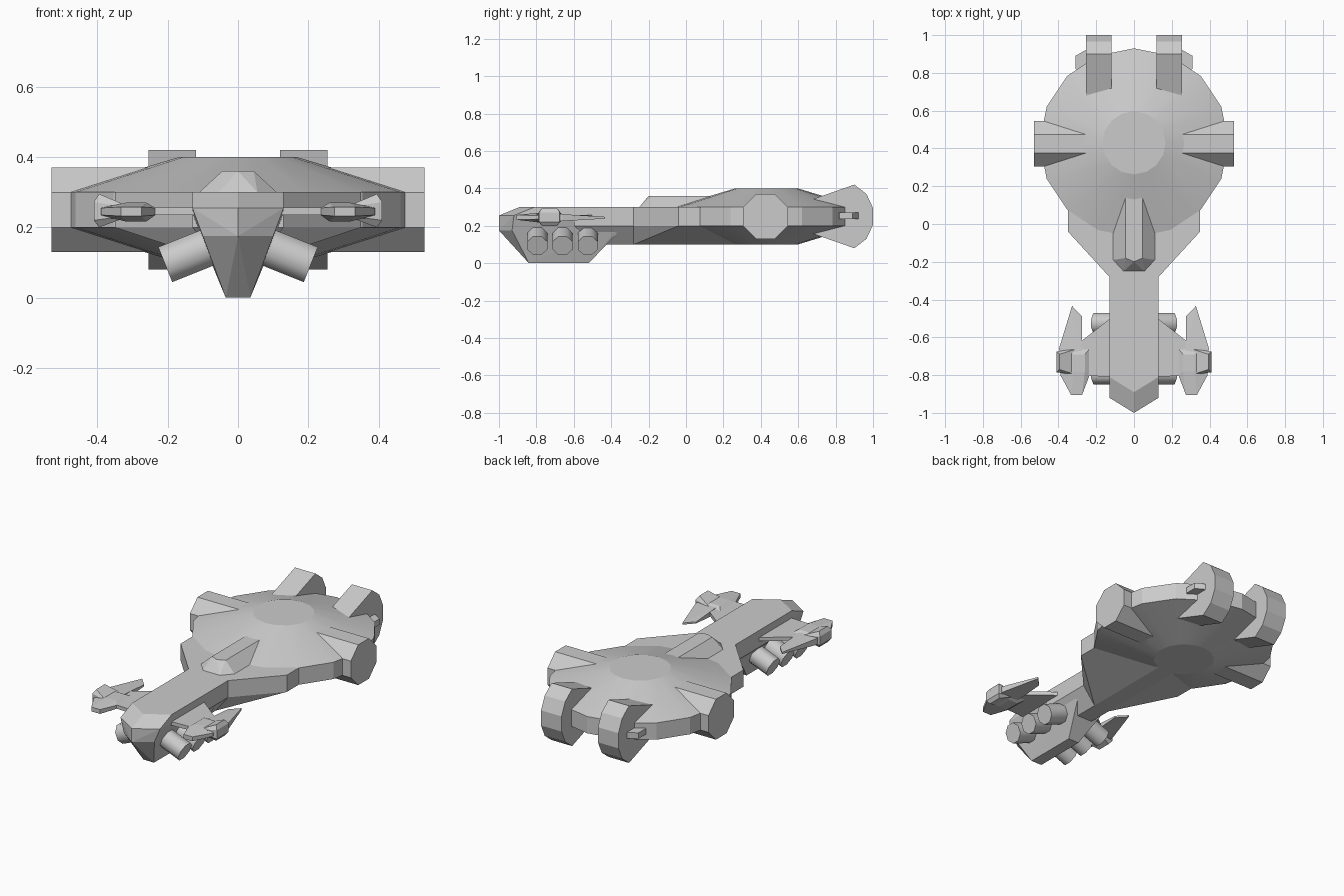
import bpy
import bmesh
from math import radians, atan2
from mathutils import Vector, Matrix

default_cube = bpy.data.objects.get("Cube")
if default_cube:
    bpy.data.objects.remove(default_cube, do_unlink=True)

# One plain hull colour
hull_grey = bpy.data.materials.new("hull_grey")
hull_grey.use_nodes = True
grey = (0.6, 0.6, 0.6, 1)
hull_grey.diffuse_color = grey
for node in hull_grey.node_tree.nodes:
    if node.type == 'BSDF_PRINCIPLED':
        node.inputs["Base Color"].default_value = grey


def finish(name, bm, smooth_angle=None):
    """Turn a bmesh into a named object, optionally smooth by angle."""
    bmesh.ops.recalc_face_normals(bm, faces=bm.faces[:])
    mesh = bpy.data.meshes.new(name)
    bm.to_mesh(mesh)
    bm.free()
    mesh.materials.append(hull_grey)
    obj = bpy.data.objects.new(name, mesh)
    bpy.context.collection.objects.link(obj)
    if smooth_angle:
        bpy.ops.object.select_all(action='DESELECT')
        obj.select_set(True)
        bpy.context.view_layer.objects.active = obj
        bpy.ops.object.shade_smooth_by_angle(angle=radians(smooth_angle))
    return obj


def solid(name, points):
    """Faceted convex solid around the given points."""
    bm = bmesh.new()
    for point in points:
        bm.verts.new(point)
    result = bmesh.ops.convex_hull(bm, input=bm.verts[:])
    loose = {v for v in result["geom_interior"] + result["geom_unused"]
             if isinstance(v, bmesh.types.BMVert)}
    bmesh.ops.delete(bm, geom=list(loose), context='VERTS')
    bmesh.ops.dissolve_limit(bm, angle_limit=radians(1),
                             verts=bm.verts[:], edges=bm.edges[:])
    return finish(name, bm)


def both(points):
    """Add the mirror image of points across x = 0."""
    return points + [(-x, y, z) for x, y, z in points]


def plan(outline, low, high):
    """Lift a top-view outline between two heights."""
    return [(x, y, z) for x, y in outline for z in (low, high)]


def pair(name, points):
    """Build a solid on the left and its mirror on the right."""
    solid("left_" + name, points)
    solid("right_" + name, [(-x, y, z) for x, y, z in points])


def cylinder(name, start, end, radius, sides, turn, smooth_angle=None):
    """Cylinder between two points."""
    start, end = Vector(start), Vector(end)
    axis = end - start
    bm = bmesh.new()
    bmesh.ops.create_cone(bm, cap_ends=True, segments=sides, radius1=radius,
                          radius2=radius, depth=axis.length)
    tilt = Matrix.Rotation(atan2(axis.x, axis.z), 4, 'Y')
    spin = Matrix.Rotation(radians(turn), 4, 'Z')
    place = Matrix.Translation((start + end) / 2)
    bm.transform(place @ tilt @ spin)
    return finish(name, bm, smooth_angle)


# Main disc: stacked rings with a flat cap at top and bottom
DISC_Y = 0.43
bm = bmesh.new()
rings = []
for ring_radius, z in ((0.167, 0.1), (0.5, 0.2), (0.5, 0.3), (0.167, 0.4)):
    ring = bmesh.ops.create_circle(bm, segments=16, radius=ring_radius)["verts"]
    bmesh.ops.translate(bm, verts=ring, vec=(0, DISC_Y, z))
    rings.append(ring)
for lower, upper in zip(rings, rings[1:]):
    for i in range(len(lower)):
        bm.faces.new((lower[i - 1], lower[i], upper[i], upper[i - 1]))
bm.faces.new(rings[0])
bm.faces.new(rings[-1])
finish("main_disc", bm, 10)

# Octagonal side pods share one shaft through the disc
cylinder("side_pods", (-0.53, 0.425, 0.25), (0.53, 0.425, 0.25), 0.13, 8, 22.5)

# Rear fins with rounded backs
profile = [(0.6, 0.065), (0.9, 0.17), (0.965, 0.12), (1.0, 0.045)]
fin = [(x, y, 0.25 + side * h) for y, h in profile
       for side in (1, -1) for x in (0.12, 0.255)]
pair("rear_fin", fin)

# Small brackets outside the fins
pair("fin_bracket", plan([(0.24, 0.8), (0.31, 0.82), (0.31, 0.89), (0.24, 0.93)],
                         0.235, 0.27))

# Collar joining neck to disc
collar = plan([(0.13, -0.28), (0.35, -0.04), (0.35, 0.1), (0.13, 0.4)], 0.2, 0.3)
collar += [(0.05, -0.28, 0.1), (0.05, 0.4, 0.1)]
solid("collar", both(collar))

# Neck with a narrow underside
neck = plan([(0.13, -0.6), (0.13, 0.1)], 0.2, 0.3)
neck += [(0.05, -0.5, 0.1), (0.05, 0.3, 0.1)]
solid("neck", both(neck))

# Head: pointed prow over a deep keel
head = [(0, -0.89, 0.3), (0.13, -0.81, 0.3), (0.13, -0.33, 0.3),
        (0, -1, 0.255), (0.13, -0.92, 0.255), (0.13, -0.33, 0.23),
        (0, -1, 0.175), (0.1, -0.93, 0.175), (0.115, -0.33, 0.2),
        (0.035, -0.84, 0), (0.035, -0.52, 0)]
solid("head", both(head))

# Raised spine between neck and disc
spine = [(0.11, -0.19, 0.3), (0.055, -0.25, 0.3), (0.045, -0.18, 0.36),
         (0, -0.2, 0.36), (0.11, 0.2, 0.3), (0.045, 0.2, 0.36)]
solid("spine", both(spine))

# Wing roots
pair("wing_root", plan([(0.1, -0.48), (0.23, -0.65), (0.33, -0.66),
                        (0.33, -0.8), (0.1, -0.81)], 0.235, 0.257))

# Wing blades: long tail spike and blunt nose
pair("wing_spike", plan([(0.275, -0.49), (0.328, -0.434)], 0.238, 0.248)
     + plan([(0.275, -0.68), (0.397, -0.66), (0.36, -0.8)], 0.225, 0.262))
nose = plan([(0.275, -0.905), (0.333, -0.905)], 0.232, 0.258)
nose += plan([(0.235, -0.8), (0.39, -0.8), (0.235, -0.66), (0.39, -0.66)],
             0.235, 0.255)
nose += plan([(0.26, -0.78), (0.32, -0.78), (0.26, -0.69), (0.32, -0.69)],
             0.217, 0.27)
pair("wing_nose", nose)

# Flared wing tips
tip = plan([(0.3, -0.8), (0.3, -0.66)], 0.235, 0.255)
tip += plan([(0.41, -0.785), (0.41, -0.675)], 0.22, 0.272)
tip += plan([(0.395, -0.77), (0.395, -0.69)], 0.2, 0.295)
pair("wing_tip", tip)

# Three drooping barrels on each side of the keel
for sign, side in ((1, "left"), (-1, "right")):
    for place, y in (("front", -0.795), ("middle", -0.66), ("rear", -0.525)):
        cylinder(f"{side}_{place}_barrel", (0, y, 0.177), (sign * 0.207, y, 0.094),
                 0.058, 8, 22.5, 50)
